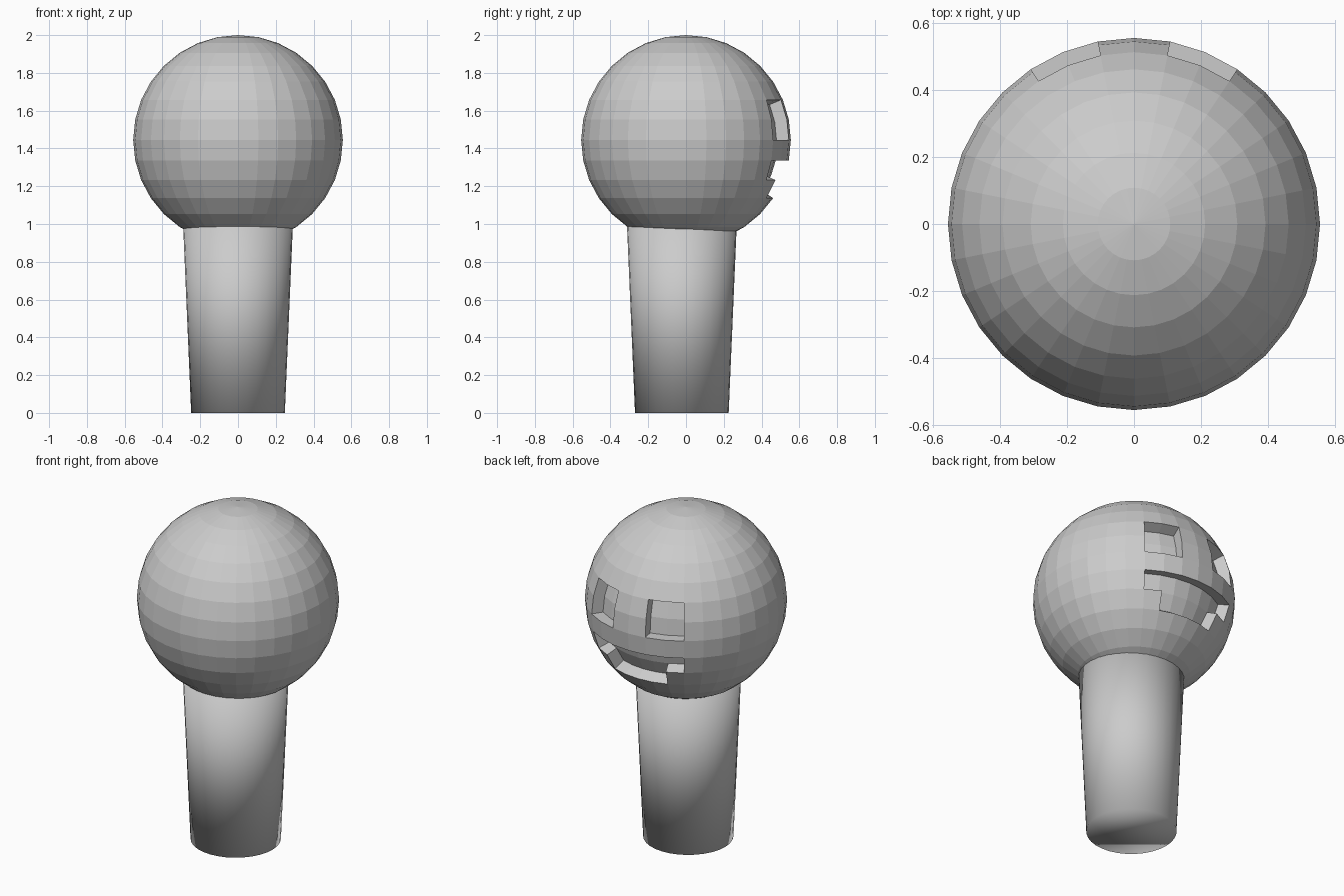
import bpy, bmesh
from math import atan2, degrees, asin
from mathutils import Vector

if "Cube" in bpy.data.objects:
    bpy.data.objects.remove(bpy.data.objects["Cube"])

R, CENTRE_Z, KEEP = 0.555, 1.445, 0.88   # ball radius, ball height, recess floor scale


def add_object(name, bm, smooth):
    bmesh.ops.recalc_face_normals(bm, faces=bm.faces[:])
    mesh = bpy.data.meshes.new(name)
    for f in bm.faces:
        f.smooth = smooth
    bm.to_mesh(mesh)
    bm.free()
    ob = bpy.data.objects.new(name, mesh)
    bpy.context.collection.objects.link(ob)
    return ob


def angles(face):
    # sideways angle from the back (+y) and elevation, in degrees
    c = face.calc_center_median()
    return degrees(atan2(c.x, c.y)), degrees(asin(c.z / c.length))


def recess(bm, test):
    # push a patch of faces towards the ball centre
    faces = [f for f in bm.faces if test(*angles(f))]
    res = bmesh.ops.extrude_face_region(bm, geom=faces)
    verts = [g for g in res["geom"] if isinstance(g, bmesh.types.BMVert)]
    for v in verts:
        v.co *= KEEP
    old = [f for f in faces if f.is_valid]
    if old:
        bmesh.ops.delete(bm, geom=old, context='FACES')


# Ball head with two square eyes and a stepped smile on the back side
bm = bmesh.new()
bmesh.ops.create_uvsphere(bm, u_segments=32, v_segments=16, radius=R)
S = 11.25
for side in (-1, 1):
    recess(bm, lambda a, e: S < side * a < 3 * S and 0 < e < 2 * S)
recess(bm, lambda a, e: (abs(a) < 3 * S and -2 * S < e < -S) or
                        (abs(a) < 2 * S and -3 * S < e < -2 * S))
bmesh.ops.translate(bm, verts=bm.verts[:], vec=Vector((0, 0, CENTRE_Z)))
add_object("ball_head", bm, False)

# Tapered handle, smooth shaded, slightly off centre and sunk into the ball
bm = bmesh.new()
H = 1.05
bmesh.ops.create_cone(bm, cap_ends=True, segments=32, radius1=0.248,
                      radius2=0.293, depth=H)
bmesh.ops.translate(bm, verts=bm.verts[:], vec=Vector((0, -0.022, H / 2)))
add_object("handle", bm, True)
